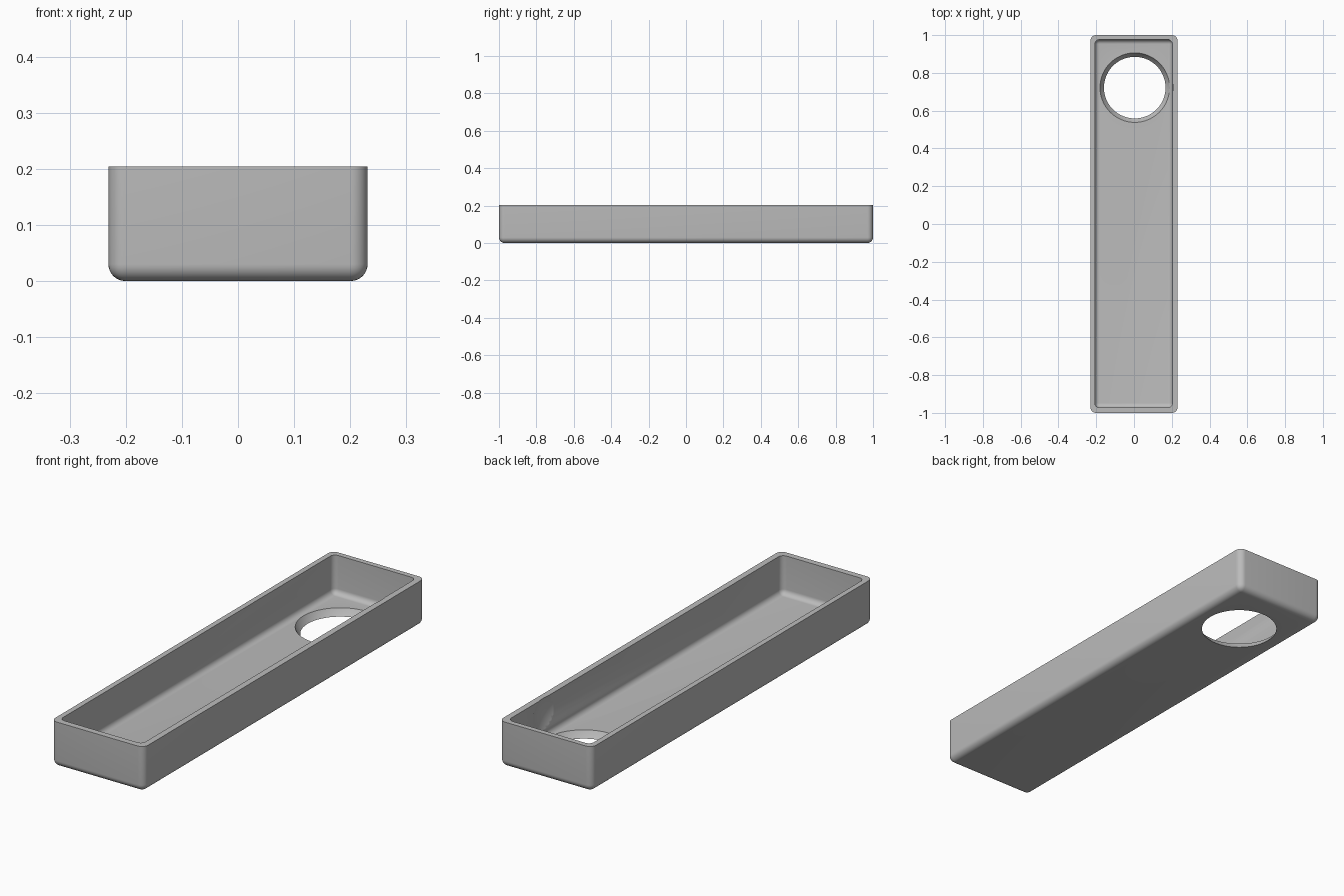
import bpy
import bmesh
import math
from mathutils import Vector

default = bpy.data.objects.get("Cube")
if default:
    bpy.data.objects.remove(default, do_unlink=True)

# Single plain grey material
grey = bpy.data.materials.new("plain_grey")
grey.use_nodes = True
colour = (0.5, 0.5, 0.5, 1)
grey.diffuse_color = colour
grey.node_tree.nodes["Principled BSDF"].inputs["Base Color"].default_value = colour


def make_object(name, bm):
    mesh = bpy.data.meshes.new(name)
    bm.to_mesh(mesh)
    bm.free()
    mesh.materials.append(grey)
    obj = bpy.data.objects.new(name, mesh)
    bpy.context.collection.objects.link(obj)
    return obj


def rounded_block(name, low, high, radius):
    """Box with rounded upright and bottom edges and a flat, crisp top."""
    low, high = Vector(low), Vector(high)
    bm = bmesh.new()
    bmesh.ops.create_cube(bm, size=1)
    for v in bm.verts:
        v.co = Vector(h if c > 0 else l for c, l, h in zip(v.co, low, high))
    edges = [e for e in bm.edges if min(v.co.z for v in e.verts) < high.z - 0.001]
    bmesh.ops.bevel(bm, geom=edges, offset=radius, segments=8, profile=0.5,
                    affect='EDGES', clamp_overlap=True)
    return make_object(name, bm)


# Outer shell of the tray
tray = rounded_block("tray", (-0.231, -1, 0), (0.231, 1, 0.204), 0.03)

# Hollow interior
cavity = rounded_block("cavity_cutter", (-0.207, -0.972, 0.03), (0.203, 0.976, 0.3), 0.024)

# Ball that opens the floor and scoops the side wall
bm = bmesh.new()
bmesh.ops.create_uvsphere(bm, u_segments=96, v_segments=64, radius=0.213)
bmesh.ops.translate(bm, verts=bm.verts, vec=(0.004, 0.722, 0.137))
ball = make_object("hole_cutter", bm)

bpy.context.view_layer.objects.active = tray
for cutter in (cavity, ball):
    cut = tray.modifiers.new(cutter.name, 'BOOLEAN')
    cut.operation = 'DIFFERENCE'
    cut.solver = 'EXACT'
    cut.object = cutter
    bpy.ops.object.modifier_apply(modifier=cut.name)
    bpy.data.objects.remove(cutter, do_unlink=True)

# Smooth fillets with crisp rims
bpy.ops.object.select_all(action='DESELECT')
tray.select_set(True)
bpy.ops.object.shade_smooth_by_angle(angle=math.radians(30))
